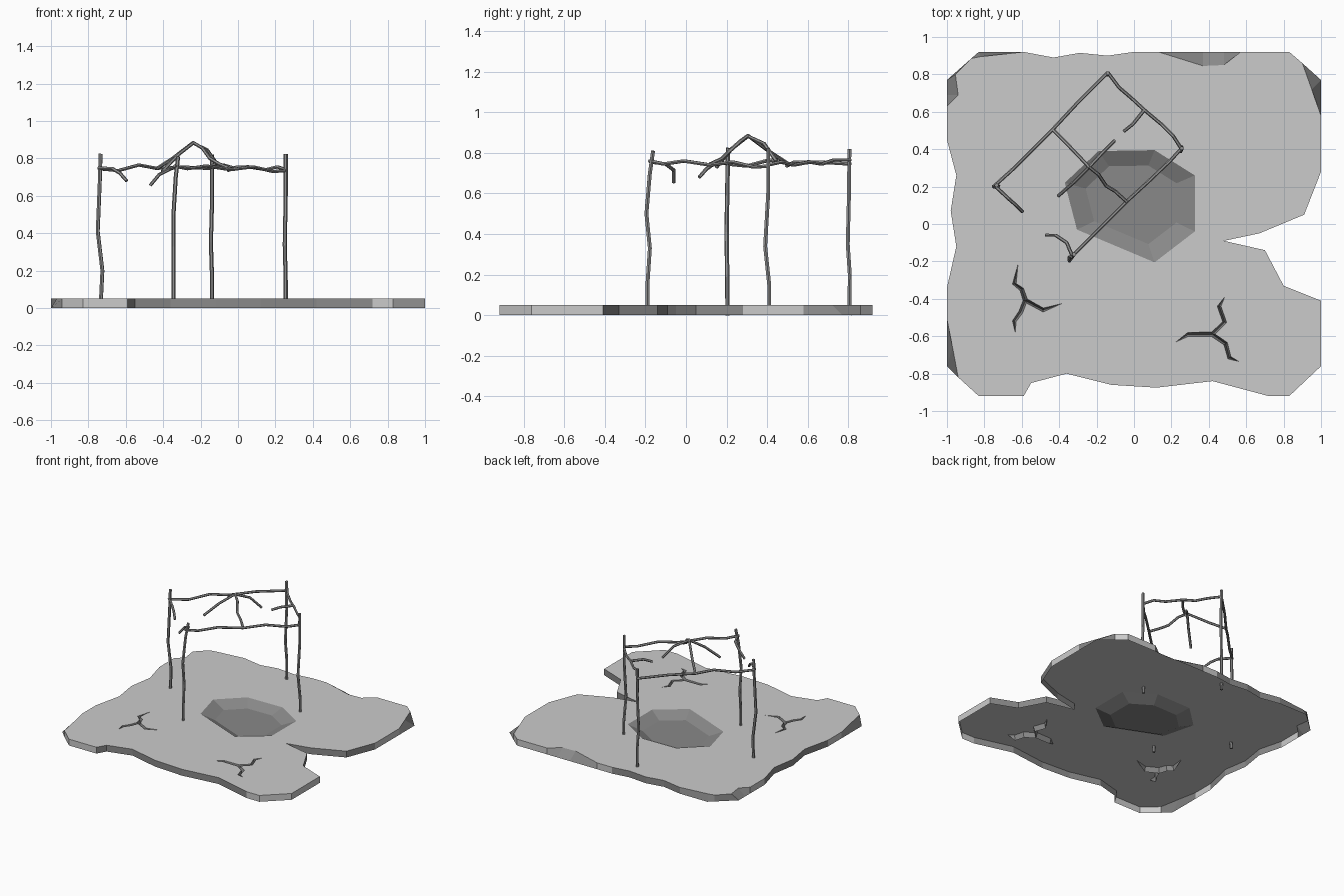
import bpy, bmesh
from mathutils import Vector
from mathutils.geometry import tessellate_polygon

if "Cube" in bpy.data.objects:
    bpy.data.objects.remove(bpy.data.objects["Cube"])

TOP = 0.05


def material(name, value):
    mat = bpy.data.materials.new(name)
    mat.diffuse_color = (value, value, value, 1)
    mat.use_nodes = True
    mat.node_tree.nodes["Principled BSDF"].inputs["Base Color"].default_value = mat.diffuse_color
    return mat


STONE = material("stone", 0.8)
EARTH = material("dark_earth", 0.25)
WOOD = material("dark_wood", 0.3)


def mesh_object(name, bm, *mats):
    mesh = bpy.data.meshes.new(name)
    bm.to_mesh(mesh)
    bm.free()
    for m in mats:
        mesh.materials.append(m)
    ob = bpy.data.objects.new(name, mesh)
    bpy.context.collection.objects.link(ob)
    return ob


def face_up(bm):
    bm.normal_update()
    for f in bm.faces:
        if f.normal.z < 0:
            f.normal_flip()


def crack_outline(centre, arms, w=0.012):
    # Closed outline around tapering arms, each vertex paired with its centre-line point
    pairs = []
    c = Vector(centre)
    dirs = [(Vector(a[0]) - c).normalized() for a in arms]
    for k, arm in enumerate(arms):
        pts = [c] + [Vector(p) for p in arm]
        left, right = [], []
        for i in range(1, len(pts) - 1):
            t = (pts[i + 1] - pts[i - 1]).normalized()
            n = Vector((-t.y, t.x)) * w * (1 - 0.35 * i / len(pts))
            left.append((pts[i] + n, pts[i]))
            right.append((pts[i] - n, pts[i]))
        pairs += right + [(pts[-1], pts[-1])] + left[::-1]
        notch = (dirs[k] + dirs[(k + 1) % len(arms)]).normalized() * w * 1.1
        pairs.append((c + notch, c))
    return pairs


def crack_shell(name, pairs):
    # V-shaped groove from outline down to the centre line
    bm = bmesh.new()
    for (a, ca), (b, cb) in zip(pairs, pairs[1:] + pairs[:1]):
        pts = []
        for p in (a, b, cb, ca):
            on_rim = (p - a).length < 1e-6 or (p - b).length < 1e-6
            q = Vector((p.x, p.y, TOP if on_rim else 0.01))
            if all((q - r).length > 1e-5 for r in pts):
                pts.append(q)
        if len(pts) > 2:
            bm.faces.new([bm.verts.new(p) for p in pts])
    bmesh.ops.remove_doubles(bm, verts=bm.verts, dist=1e-5)
    face_up(bm)
    mesh_object(name, bm, EARTH)


def stick(name, points, radius=0.0095, tip=1.0):
    cu = bpy.data.curves.new(name, 'CURVE')
    cu.dimensions = '3D'
    cu.bevel_depth = radius
    cu.bevel_resolution = 1
    cu.use_fill_caps = True
    cu.materials.append(WOOD)
    sp = cu.splines.new('POLY')
    sp.points.add(len(points) - 1)
    for i, p in enumerate(points):
        sp.points[i].co = (*p, 1)
        sp.points[i].radius = 1 + (tip - 1) * i / (len(points) - 1)
    sp.use_smooth = False
    bpy.context.collection.objects.link(bpy.data.objects.new(name, cu))


# Ground slab outline (bottom edge), clockwise from the back left
outline = [(-.83, .92), (-.59, .92), (-.43, .89), (-.29, .915), (-.14, .9), (0, .92), (.13, .92),
           (.37, .92), (.48, .92), (.57, .92), (.83, .92), (.9, .86), (1, .77), (1, .58), (1, .28),
           (.91, .05), (.67, -.05), (.48, -.09), (.7, -.14), (.8, -.33), (1, -.41), (1, -.76),
           (.83, -.92), (.72, -.92), (.42, -.84), (.12, -.875), (-.12, -.86), (-.36, -.8),
           (-.55, -.85), (-.59, -.92), (-.83, -.92), (-.94, -.82), (-1, -.76), (-1, -.51),
           (-1, -.34), (-.95, -.12), (-.98, .07), (-.95, .26), (-1, .45), (-1, .63), (-1, .69),
           (-1, .77), (-.87, .885)]
# Chipped edges: where the top edge is pulled in
chips = {(-.83, .92): (-.82, .895), (.37, .92): (.37, .845), (.48, .92): (.48, .85),
         (1, .77): (.95, .72), (-1, -.76): (-.97, -.66), (-1, .69): (-.94, .69),
         (-1, .77): (-.955, .80)}
# Broken stretches of the edge that show dark earth (outline index ranges)
broken = [range(1, 5), range(14, 20), range(23, 29), range(34, 38)]

pit = [(-.37, .22), (-.19, .39), (.11, .395), (.325, .26), (.325, -.04), (.11, -.205), (-.305, -.03)]
crack_a = crack_outline((-.58, -.41), [[(-.60, -.35), (-.64, -.32), (-.62, -.215)],
                                       [(-.605, -.47), (-.64, -.52), (-.635, -.58)],
                                       [(-.485, -.46), (-.385, -.425)]])
crack_b = crack_outline((.42, -.59), [[(.485, -.525), (.455, -.44), (.485, -.39)],
                                      [(.29, -.59), (.225, -.63)],
                                      [(.49, -.64), (.51, -.715), (.56, -.735)]])
holes = [pit] + [[tuple(p[0]) for p in c] for c in (crack_a, crack_b)]

# Slab: top surface with openings and a skirt, open underneath
bm = bmesh.new()
loops = [[Vector((*p, TOP)) for p in loop] for loop in [[chips.get(p, p) for p in outline]] + holes]
rings = [[bm.verts.new(p) for p in loop] for loop in loops]
flat = [v for ring in rings for v in ring]
for tri in tessellate_polygon(loops):
    bm.faces.new([flat[i] for i in tri])
face_up(bm)
high, low = rings[0], [bm.verts.new((*p, 0)) for p in outline]
for i in range(len(low)):
    j = (i + 1) % len(low)
    f = bm.faces.new((low[j], low[i], high[i], high[j]))   # outline is clockwise
    chipped = outline[i] in chips or outline[j] in chips
    f.material_index = int(chipped or any(i in r for r in broken))
mesh_object("ground_slab", bm, STONE, EARTH)

# Shallow pit with sloping sides
bm = bmesh.new()
mid = Vector((0.0, 0.12))
rim = [bm.verts.new((*p, TOP)) for p in pit]
floor = [bm.verts.new((*(mid + (Vector(p) - mid) * 0.7), 0.008)) for p in pit]
for i in range(len(pit)):
    j = (i + 1) % len(pit)
    bm.faces.new((rim[i], rim[j], floor[j], floor[i]))
bm.faces.new(floor)
face_up(bm)
mesh_object("pit", bm, EARTH)

crack_shell("left_crack", crack_a)
crack_shell("right_crack", crack_b)

# Four crooked posts
stick("left_post", [(-.735, .205, 0), (-.725, .203, .2), (-.75, .2, .41), (-.738, .205, .7), (-.735, .207, .825)], .011)
stick("front_post", [(-.345, -.19, 0), (-.345, -.19, .15), (-.345, -.178, .33), (-.345, -.195, .5), (-.333, -.178, .7), (-.32, -.162, .81)], .011)
stick("right_post", [(.255, .41, 0), (.255, .41, .15), (.25, .39, .34), (.255, .405, .6), (.255, .405, .825)], .011)
stick("back_post", [(-.14, .805, 0), (-.14, .807, .2), (-.145, .797, .35), (-.138, .803, .6), (-.14, .805, .82)], .011)

# Beams tying the posts together
stick("front_beam", [(-.34, -.18, .76), (-.27, -.11, .745), (-.17, -.01, .76), (-.04, .12, .74), (.08, .23, .755), (.19, .335, .73), (.255, .405, .735)])
stick("back_beam", [(-.745, .205, .745), (-.64, .3, .735), (-.53, .41, .765), (-.435, .505, .747), (-.3, .65, .755), (-.14, .81, .745)])
stick("side_beam", [(-.14, .81, .765), (-.08, .73, .765), (-.01, .67, .745), (.055, .61, .755), (.15, .53, .74), (.21, .47, .755), (.255, .4, .74)])

# Peaked cross member with the twig across its top
stick("cross_beam", [(-.435, .505, .745), (-.35, .42, .8), (-.24, .305, .885), (-.19, .265, .855), (-.15, .205, .8), (-.1, .175, .77), (-.04, .12, .745)])
stick("peak_twig", [(-.405, .15, .73), (-.32, .225, .82), (-.24, .305, .882), (-.165, .385, .845), (-.105, .445, .76)])

# Broken twigs
stick("front_twig", [(-.33, -.17, .755), (-.36, -.1, .745), (-.42, -.06, .715), (-.47, -.06, .655)], 0.01, .9)
stick("left_twig", [(-.745, .205, .75), (-.67, .135, .745), (-.63, .1, .72), (-.595, .065, .68)], 0.01, .9)
stick("side_twig", [(.055, .61, .755), (-.005, .535, .755), (-.055, .495, .735)], 0.01, .9)
